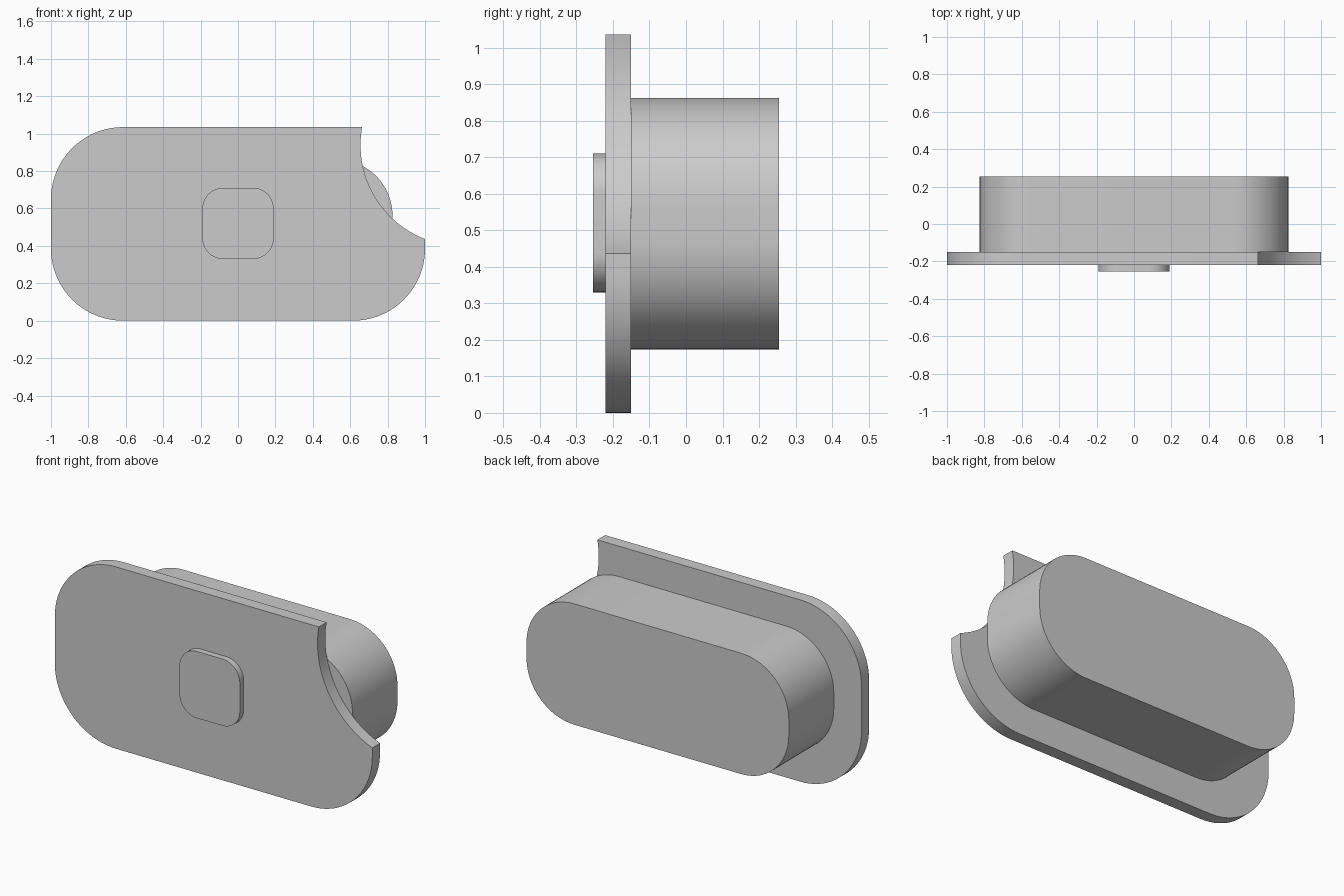
import bpy, bmesh
from math import sin, cos, asin, acos, radians, pi

if "Cube" in bpy.data.objects:
    bpy.data.objects.remove(bpy.data.objects["Cube"])

HEIGHT = 1.035
MID = HEIGHT / 2


def arc(cx, cz, r, a0, a1, n=20):
    return [(cx + r * cos(a0 + (a1 - a0) * i / n),
             cz + r * sin(a0 + (a1 - a0) * i / n)) for i in range(n + 1)]


def corner(hw, hh, cz, r, k):
    """Arc for corner k (0 = top right, then counter-clockwise seen from the front)."""
    sx = 1 if k in (0, 3) else -1
    sz = 1 if k in (0, 1) else -1
    return arc(sx * (hw - r), cz + sz * (hh - r), r, k * pi / 2, (k + 1) * pi / 2)


def rounded_rect(hw, hh, cz, r):
    return [p for k in range(4) for p in corner(hw, hh, cz, r, k)]


def extrude_profile(name, pts, y0, y1):
    bm = bmesh.new()
    face = bm.faces.new([bm.verts.new((x, y0, z)) for x, z in pts])
    new = bmesh.ops.extrude_face_region(bm, geom=[face])["geom"]
    bmesh.ops.translate(bm, vec=(0, y1 - y0, 0),
                        verts=[v for v in new if isinstance(v, bmesh.types.BMVert)])
    bmesh.ops.recalc_face_normals(bm, faces=bm.faces)
    mesh = bpy.data.meshes.new(name)
    bm.to_mesh(mesh)
    bm.free()
    obj = bpy.data.objects.new(name, mesh)
    bpy.context.collection.objects.link(obj)
    bpy.ops.object.select_all(action='DESELECT')
    obj.select_set(True)
    bpy.context.view_layer.objects.active = obj
    bpy.ops.object.shade_smooth_by_angle(angle=radians(30))
    return obj


# Face plate: rounded rectangle whose top right corner is a concave bite
bx, bz, br = 1.195, 0.94, 0.54
a_right = pi + acos((bx - 1.0) / br)
a_top = pi - asin((HEIGHT - bz) / br)
plate = arc(bx, bz, br, a_right, a_top, 32)
for k in (1, 2, 3):
    plate += corner(1.0, MID, MID, 0.385, k)
extrude_profile("face_plate", plate, -0.22, -0.15)

# Body block behind the plate
extrude_profile("body", rounded_rect(0.826, 0.344, 0.518, 0.3), -0.15, 0.255)

# Raised button on the front
extrude_profile("button", rounded_rect(0.19, 0.19, 0.52, 0.11), -0.255, -0.22)
